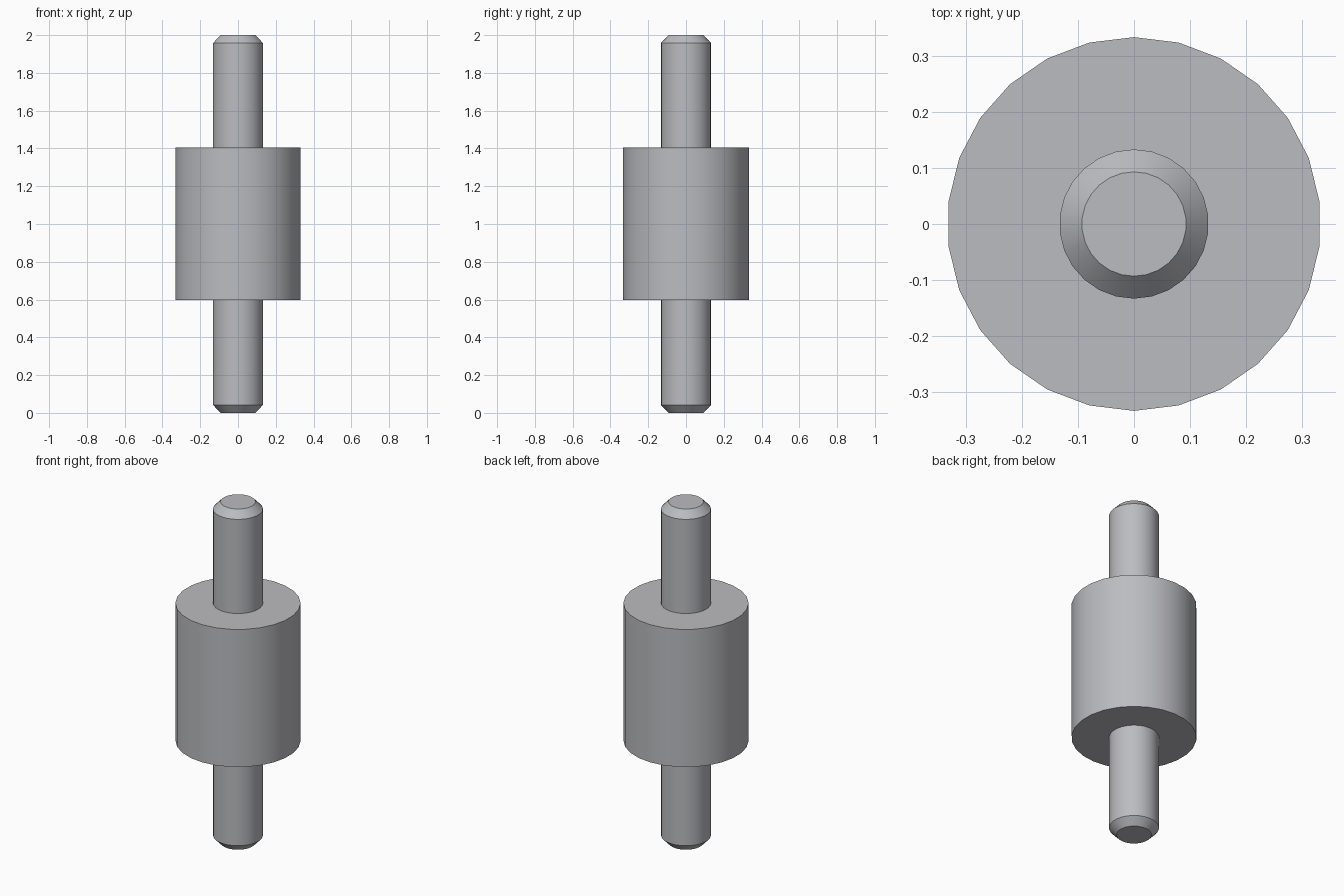
import bpy
import bmesh
import math

if "Cube" in bpy.data.objects:
    bpy.data.objects.remove(bpy.data.objects["Cube"])

SIDES = 26

steel = bpy.data.materials.new("light_grey_metal")
steel.diffuse_color = (0.50, 0.505, 0.53, 1.0)
steel.use_nodes = True
steel.node_tree.nodes["Principled BSDF"].inputs["Base Color"].default_value = steel.diffuse_color


def lathe(name, profile):
    """Closed solid of revolution about z from (radius, height) points."""
    bm = bmesh.new()
    rings = []
    for r, z in profile:
        rings.append([bm.verts.new((r * math.sin(2 * math.pi * i / SIDES),
                                    r * math.cos(2 * math.pi * i / SIDES), z))
                      for i in range(SIDES)])
    for a, b in zip(rings, rings[1:]):
        for i in range(SIDES):
            j = (i + 1) % SIDES
            bm.faces.new((a[i], a[j], b[j], b[i]))
    bm.faces.new(rings[0])
    bm.faces.new(rings[-1])
    bmesh.ops.recalc_face_normals(bm, faces=bm.faces)
    mesh = bpy.data.meshes.new(name)
    bm.to_mesh(mesh)
    bm.free()
    mesh.materials.append(steel)
    obj = bpy.data.objects.new(name, mesh)
    bpy.context.collection.objects.link(obj)
    bpy.ops.object.select_all(action='DESELECT')
    obj.select_set(True)
    bpy.context.view_layer.objects.active = obj
    bpy.ops.object.shade_smooth_by_angle(angle=math.radians(30))
    return obj


# Wide central cylinder with a chamfered pin at each end, as one stepped solid
lathe("stepped_pin", [
    (0.093, 0.0), (0.133, 0.042), (0.133, 0.597), (0.333, 0.597),
    (0.333, 1.405), (0.133, 1.405), (0.133, 1.958), (0.093, 2.0)])
